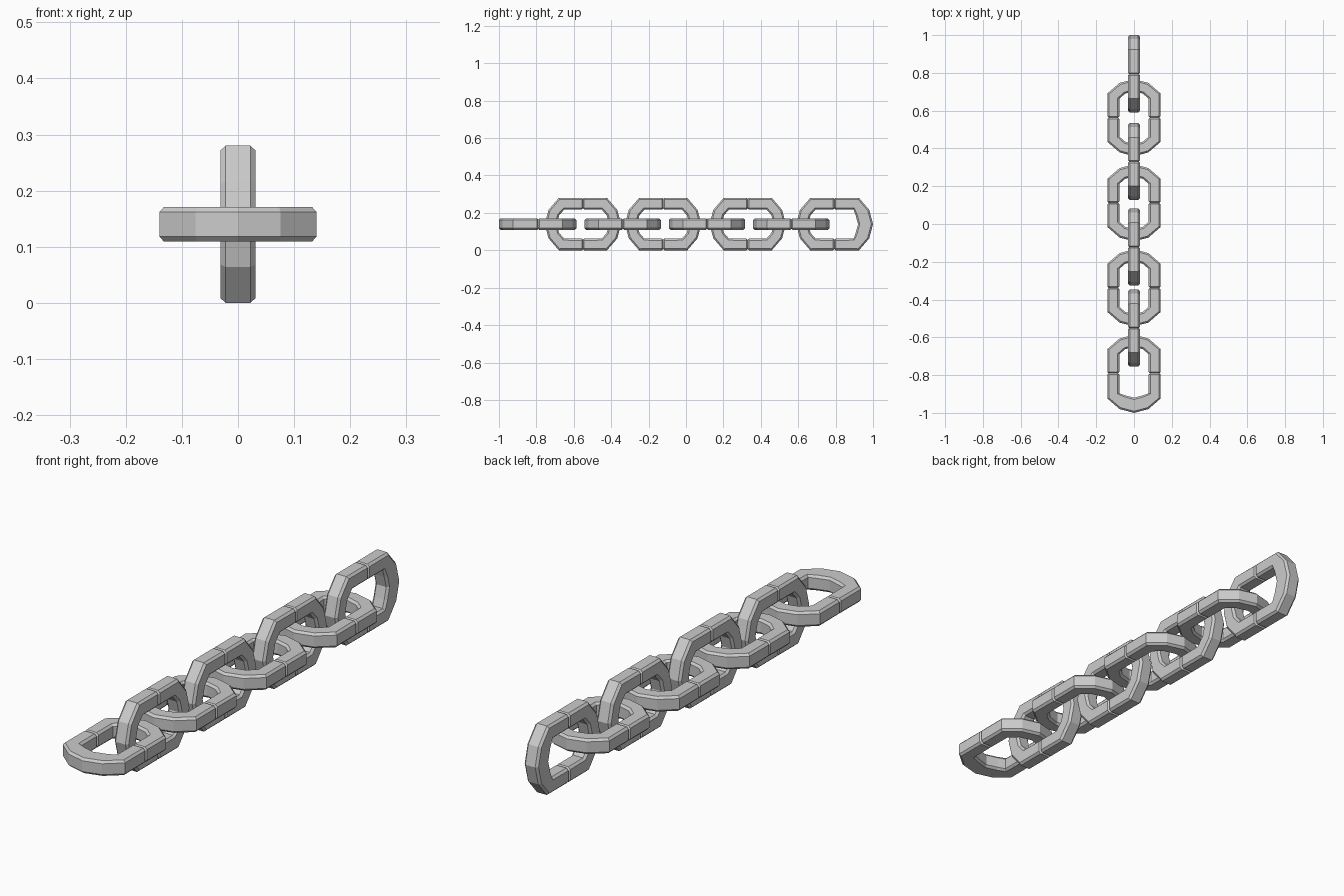
import bpy, bmesh
from math import radians
from mathutils import Matrix, Vector

if "Cube" in bpy.data.objects:
    bpy.data.objects.remove(bpy.data.objects["Cube"])

H = 0.031    # half thickness of the bar
C = 0.009    # bar edge chamfer
G = 0.006    # seam groove


def section(outer, inner, shrink=0.0):
    """Chamfered square bar section between an outer and an inner path point."""
    o, i = Vector((*outer, 0)), Vector((*inner, 0))
    d = (i - o).normalized()
    o, i = o + d * shrink, i - d * shrink
    h = H - shrink
    return [o + d * C + Vector((0, 0, h)), o + Vector((0, 0, h - C)),
            o + Vector((0, 0, C - h)), o + d * C + Vector((0, 0, -h)),
            i - d * C + Vector((0, 0, -h)), i + Vector((0, 0, C - h)),
            i + Vector((0, 0, h - C)), i - d * C + Vector((0, 0, h))]


def half_link(bm, length, tip, sign):
    """U-shaped half of a link, swept along a faceted arch."""
    n = length
    # (outer point, inner point, seam shrink)
    right = [((0.14, 0), (0.078, 0), G),
             ((0.14, G), (0.078, G), 0),
             ((0.14, n - 0.075), (0.078, n - 0.104), 0),
             ((0.076, n - 0.02), (0.047, n - tip - 0.013), 0)]
    left = [((-o[0], o[1]), (-i[0], i[1]), s) for o, i, s in reversed(right)]
    path = right + [((0, n), (0, n - tip), 0)] + left
    rings = [[bm.verts.new((v.x, v.y * sign, v.z)) for v in section(*p)] for p in path]
    for a, b in zip(rings, rings[1:]):
        for k in range(8):
            j = (k + 1) % 8
            bm.faces.new((a[k], a[j], b[j], b[k]))
    bm.faces.new(rings[0])
    bm.faces.new(rings[-1])


def link(name, y, upright, front=(0.204, 0.064), back=(0.204, 0.064)):
    bm = bmesh.new()
    half_link(bm, *front, -1)
    half_link(bm, *back, 1)
    bmesh.ops.recalc_face_normals(bm, faces=bm.faces)
    if upright:
        bmesh.ops.transform(bm, matrix=Matrix.Rotation(radians(90), 4, 'Y'), verts=bm.verts)
    mesh = bpy.data.meshes.new(name)
    bm.to_mesh(mesh)
    bm.free()
    ob = bpy.data.objects.new(name, mesh)
    ob.location = (0, y, 0.14)
    bpy.context.collection.objects.link(ob)


# Flat links; the front one has a thicker free end
for k, y in enumerate((-0.79, -0.338, 0.112, 0.563)):
    link(f"flat_link_{k + 1}", y, False, front=(0.21, 0.08) if k == 0 else (0.204, 0.064))

# Upright links; the rear one has a thicker free end
for k, y in enumerate((-0.551, -0.122, 0.33, 0.793)):
    link(f"upright_link_{k + 1}", y, True, back=(0.207, 0.08) if k == 3 else (0.204, 0.064))
